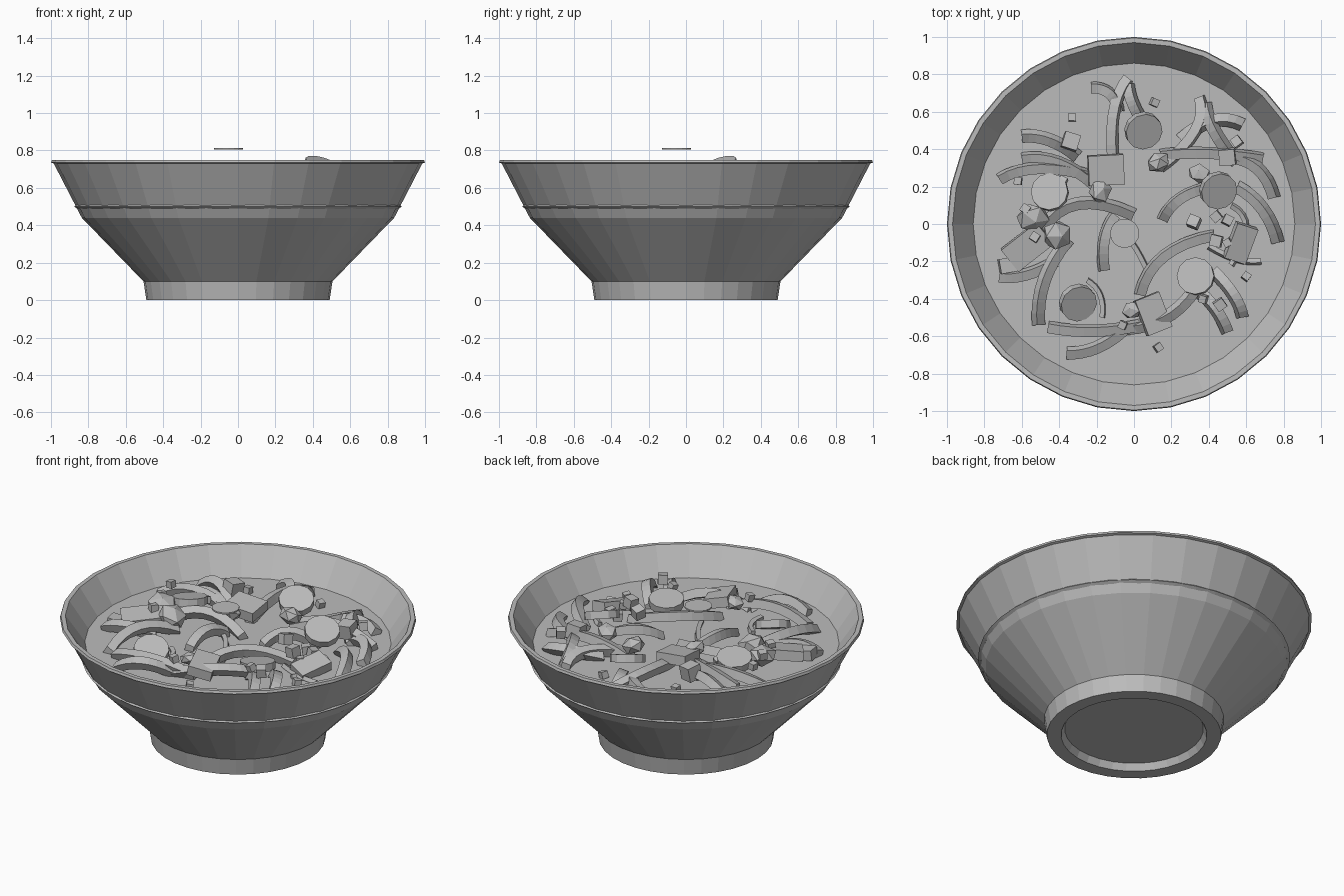
import bpy, bmesh, math, random
from mathutils import Vector, Matrix, Euler

random.seed(4)
if "Cube" in bpy.data.objects:
    bpy.data.objects.remove(bpy.data.objects["Cube"])

grey = bpy.data.materials.new("plain_grey")
grey.use_nodes = True
grey.diffuse_color = (0.5, 0.5, 0.5, 1)
grey.node_tree.nodes["Principled BSDF"].inputs["Base Color"].default_value = (0.5, 0.5, 0.5, 1)

SIDES = 32
SOUP = 0.59


def finish(name, bm):
    bmesh.ops.recalc_face_normals(bm, faces=bm.faces)
    mesh = bpy.data.meshes.new(name)
    bm.to_mesh(mesh)
    bm.free()
    mesh.materials.append(grey)
    obj = bpy.data.objects.new(name, mesh)
    bpy.context.collection.objects.link(obj)
    return obj


def lathe(name, profile, sides, closed=False):
    """Revolve (radius, height) points about z."""
    bm = bmesh.new()
    rings = []
    for r, z in profile:
        if r == 0:
            rings.append([bm.verts.new((0, 0, z))] * sides)
        else:
            rings.append([bm.verts.new((r * math.sin(a), r * math.cos(a), z))
                          for a in (math.tau * i / sides for i in range(sides))])
    pairs = list(zip(rings, rings[1:]))
    if closed:
        pairs.append((rings[-1], rings[0]))
    for a, b in pairs:
        for i in range(sides):
            j = (i + 1) % sides
            corners = list(dict.fromkeys((a[i], a[j], b[j], b[i])))
            bm.faces.new(corners)
    return finish(name, bm)


def placed(x, y, z, tilt, size):
    return (Matrix.Translation((x, y, z)) @ Euler([math.radians(t) for t in tilt]).to_matrix().to_4x4()
            @ Matrix.Diagonal((*size, 1)))


def block(name, x, y, z, size, tilt):
    bm = bmesh.new()
    bmesh.ops.create_cube(bm, size=1, matrix=placed(x, y, z, tilt, size))
    return finish(name, bm)


def slice_disc(name, x, y, z, radius, thick, tilt, sides=12):
    bm = bmesh.new()
    bmesh.ops.create_cone(bm, cap_ends=True, segments=sides, radius1=radius, radius2=radius,
                          depth=thick, matrix=placed(x, y, z, tilt, (1, 1, 1)))
    return finish(name, bm)


def noodle(name, start, middle, end, top, width):
    """Sweep a rolled square section along a bowed, arched path."""
    a, m, b = (Vector(p) for p in (start, middle, end))
    ctrl = 2 * m - (a + b) / 2
    roll = random.uniform(0.2, 0.6)
    steps = 8
    bm = bmesh.new()
    rings = []
    for i in range(steps + 1):
        t = i / steps
        p = a * (1 - t) ** 2 + ctrl * 2 * t * (1 - t) + b * t * t
        d = ((ctrl - a) * (1 - t) + (b - ctrl) * t).normalized()
        side = Vector((-d.y, d.x, 0))
        z = SOUP + 0.01 + (top - 0.01) * 4 * t * (1 - t)
        rings.append([bm.verts.new(Vector((p.x, p.y, z))
                                   + side * (width * math.cos(k * math.pi / 2 + math.pi / 4 + roll))
                                   + Vector((0, 0, width * math.sin(k * math.pi / 2 + math.pi / 4 + roll))))
                      for k in range(4)])
    for p, q in zip(rings, rings[1:]):
        for k in range(4):
            bm.faces.new((p[k], p[(k + 1) % 4], q[(k + 1) % 4], q[k]))
    bm.faces.new(rings[0])
    bm.faces.new(rings[-1])
    return finish(name, bm)


# Bowl shell with recessed foot
lathe("bowl", [(0, 0.04), (0.39, 0.04), (0.41, 0), (0.49, 0), (0.505, 0.1), (0.835, 0.44),
               (0.985, 0.73), (1, 0.735), (0.995, 0.75), (0.97, 0.75), (0.86, SOUP),
               (0.8, 0.5), (0.47, 0.14), (0, 0.12)], SIDES)
# Thin raised band round the outside
lathe("outer_band", [(0.858, 0.488), (0.876, 0.5), (0.864, 0.512), (0.85, 0.5)], 44, True)
# Broth surface
lathe("broth", [(0, SOUP), (0.862, SOUP)], SIDES)

# Noodles: start, bow point, end
noodles = [
    ((-.23, .73), (-.13, .7), (-.08, .6)), ((-.03, .78), (-.11, .57), (-.1, .25)),
    ((-.03, .75), (-.01, .66), (.04, .56)), ((-.6, .47), (-.45, .45), (-.3, .36)),
    ((-.72, .24), (-.5, .3), (-.2, .25)), ((-.6, .35), (-.4, .33), (-.2, .2)),
    ((.35, .68), (.33, .5), (.14, .3)), ((.58, .53), (.42, .55), (.25, .45)),
    ((.38, .65), (.43, .5), (.55, .33)), ((.14, .37), (.4, .38), (.69, .35)),
    ((.5, .36), (.66, .3), (.75, .14)), ((.55, .2), (.69, .08), (.77, -.1)),
    ((.15, .02), (.25, .14), (.42, .2)), ((-.5, -.04), (-.3, .11), (0, .05)),
    ((.03, -.38), (.16, -.17), (.43, -.06)), ((-.16, -.25), (-.16, -.08), (-.1, .05)),
    ((-.51, -.54), (-.48, -.3), (-.35, -.08)), ((-.46, -.55), (-.2, -.57), (.08, -.53)),
    ((-.36, -.69), (-.2, -.66), (-.05, -.56)), ((-.05, -.56), (.2, -.48), (.36, -.28)),
    ((.5, -.58), (.43, -.45), (.33, -.35)), ((.58, -.5), (.53, -.38), (.42, -.25)),
    ((-.72, -.28), (-.58, -.27), (-.42, -.2)),
]
for i, path in enumerate(noodles):
    noodle(f"noodle_{i + 1}", *path, random.uniform(0.04, 0.075), 0.037)

# Thin strands mostly sunk in the broth
strands = [((.68, -.2), (.55, -.19), (.4, -.12)), ((-.12, .02), (-.01, -.1), (.08, -.27)),
           ((-.25, -.3), (-.18, -.38), (-.17, -.5)), ((.52, .1), (.6, -.02), (.52, -.22))]
for i, path in enumerate(strands):
    noodle(f"strand_{i + 1}", *path, 0.015, 0.018)

# Round vegetable slices
for i, (x, y, z, tilt) in enumerate([
        (.05, .5, .67, (20, 14, 0)), (.45, .18, .71, (18, 18, 0)), (-.3, -.42, .62, (22, 18, 0)),
        (.33, -.28, .65, (-8, -6, 0)), (-.45, .17, .67, (-10, -8, 0))]):
    slice_disc(f"vegetable_slice_{i + 1}", x, y, z, 0.1, 0.045, tilt)
# Small wafer resting highest
slice_disc("top_wafer", -.05, -.05, .81, .078, .009, (0, 0, 0), 16)

# Large slabs
for i, (x, y, z, size, tilt) in enumerate([
        (-.15, .29, .66, (.19, .16, .06), (6, 5, 3)), (.1, -.48, .66, (.14, .2, .06), (5, 12, 22)),
        (-.57, -.12, .64, (.24, .15, .06), (8, -6, 38)), (.57, -.1, .63, (.12, .2, .06), (10, 15, -18)),
        (-.67, -.22, .62, (.1, .08, .06), (0, 8, 10))]):
    block(f"slab_{i + 1}", x, y, z, size, tilt)

# Faceted lumps
for i, (x, y, r, stretch) in enumerate([
        (-.54, .03, .085, 1.1), (-.41, -.06, .085, 1), (-.18, .18, .065, 1.2),
        (.13, .33, .07, .8), (.35, .27, .055, 1.2), (-.01, -.46, .05, 1.2)]):
    bm = bmesh.new()
    bmesh.ops.create_icosphere(bm, subdivisions=1, radius=r,
                               matrix=placed(x, y, .665, (20, 15, 40 * i), (stretch, 1, .75)))
    finish(f"lump_{i + 1}", bm)

# Diced cubes: x, y, edge
dice = [(-.33, .57, .04), (.11, .65, .04), (-.34, .44, .085), (.5, .36, .085), (.32, .01, .06),
        (.44, -.09, .06), (.6, -.28, .04), (.13, -.66, .04), (.37, -.4, .04), (.46, -.43, .055),
        (-.06, -.54, .04), (.55, .44, .05), (-.38, .23, .04), (-.53, -.07, .045), (-.58, .08, .045),
        (.5, .02, .05), (.44, .04, .05), (-.14, .26, .05), (-.62, .23, .04), (.5, -.1, .04)]
for i, (x, y, s) in enumerate(dice):
    lonely = s == .04 and i in (0, 1, 6, 7)
    block(f"dice_{i + 1}", x, y, .61 if lonely else random.uniform(.65, .7), (s, s, s),
          (random.uniform(-15, 15), random.uniform(-15, 15), random.uniform(-40, 40)))
